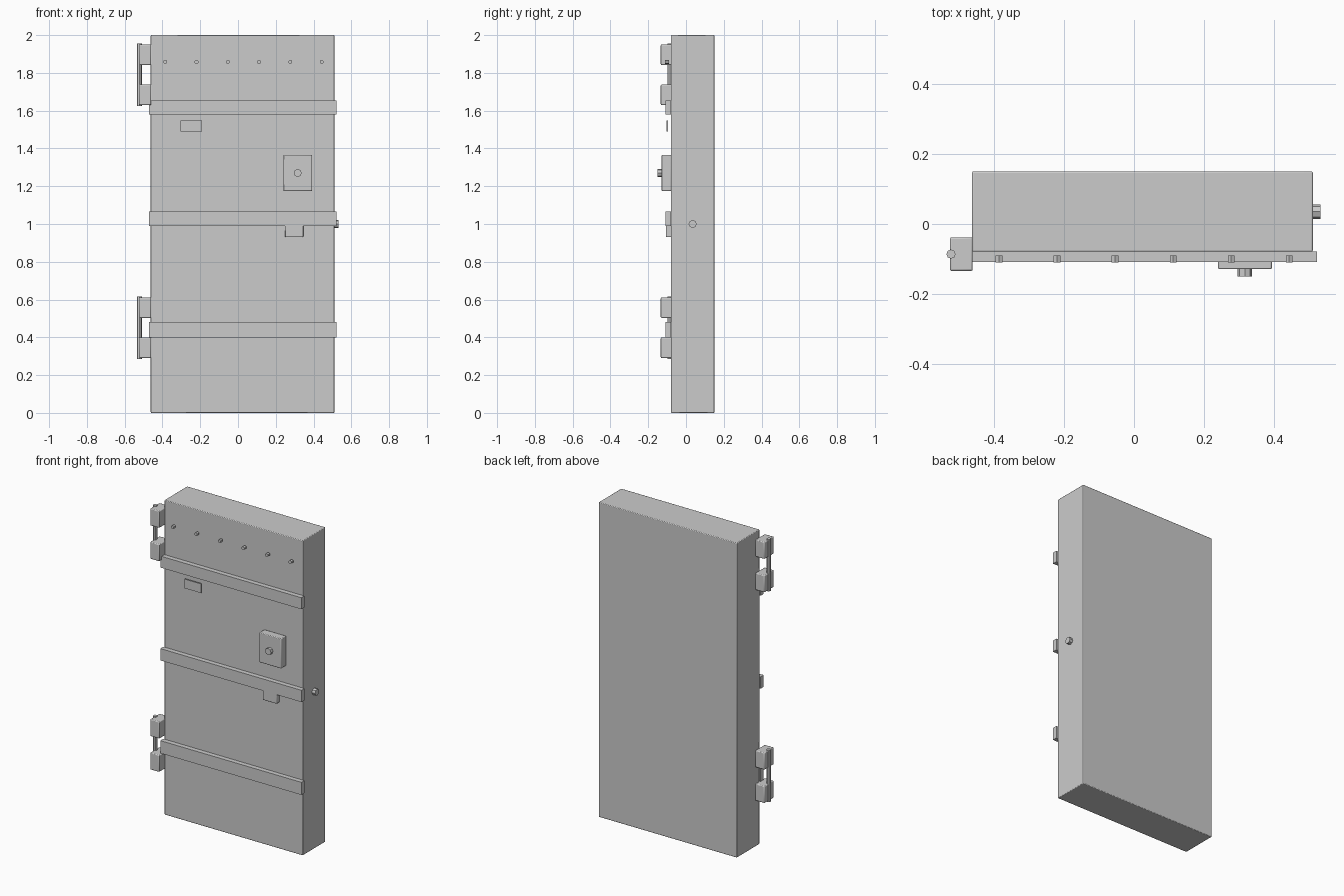
import bpy
from math import pi, radians

if "Cube" in bpy.data.objects:
    bpy.data.objects.remove(bpy.data.objects["Cube"])


def box(name, x, y, z, bevel=0.0):
    """Box from (min, max) ranges, optionally with softened edges."""
    bpy.ops.mesh.primitive_cube_add(
        size=1, location=[(r[0] + r[1]) / 2 for r in (x, y, z)])
    ob = bpy.context.object
    ob.name = name
    ob.scale = [r[1] - r[0] for r in (x, y, z)]
    bpy.ops.object.transform_apply(location=False, rotation=False, scale=True)
    if bevel:
        m = ob.modifiers.new("soft_edges", 'BEVEL')
        m.width = bevel
        m.segments = 2
        bpy.ops.object.shade_smooth_by_angle(angle=radians(40))
    return ob


def rod(name, centre, radius, length, rot=(0, 0, 0), sides=8):
    bpy.ops.mesh.primitive_cylinder_add(
        vertices=sides, radius=radius, depth=length, location=centre, rotation=rot)
    bpy.context.object.name = name
    return bpy.context.object


FACE_Y = (pi / 2, 0, 0)
FACE_X = (0, pi / 2, 0)

# Door slab
box("door_slab", (-0.462, 0.51), (-0.079, 0.15), (0, 2), 0.004)

# Horizontal reinforcing bands
for i, (z0, z1) in enumerate([(0.40, 0.48), (0.99, 1.065), (1.58, 1.653)]):
    box(f"band_{i}", (-0.47, 0.522), (-0.109, -0.079), (z0, z1))

# Row of rivets near the top
for i in range(6):
    rod(f"rivet_{i}", (-0.385 + i * 0.1655, -0.10, 1.858), 0.011, 0.02, FACE_Y, 6)

# Small plate and lock box with knob
box("small_plate", (-0.305, -0.19), (-0.102, -0.094), (1.49, 1.548))
box("lock_box", (0.24, 0.393), (-0.129, -0.078), (1.175, 1.365), 0.004)
rod("lock_knob", (0.316, -0.138, 1.27), 0.021, 0.024, FACE_Y)

# Handle block tucked under the middle band
box("handle_block", (0.248, 0.346), (-0.107, -0.075), (0.93, 1.03), 0.004)

# Hinges: two knuckle blocks and a pin each
for name, z in (("upper", 1.79), ("lower", 0.451)):
    for part, s in (("top", 1), ("bottom", -1)):
        c = z + s * 0.106
        box(f"{name}_hinge_{part}", (-0.525, -0.46), (-0.134, -0.038),
            (c - 0.054, c + 0.054), 0.005)
    rod(f"{name}_hinge_pin", (-0.522, -0.086, z), 0.013, 0.33)

# Bolt on the latch edge
rod("edge_bolt", (0.518, 0.035, 1.0), 0.021, 0.028, FACE_X)
